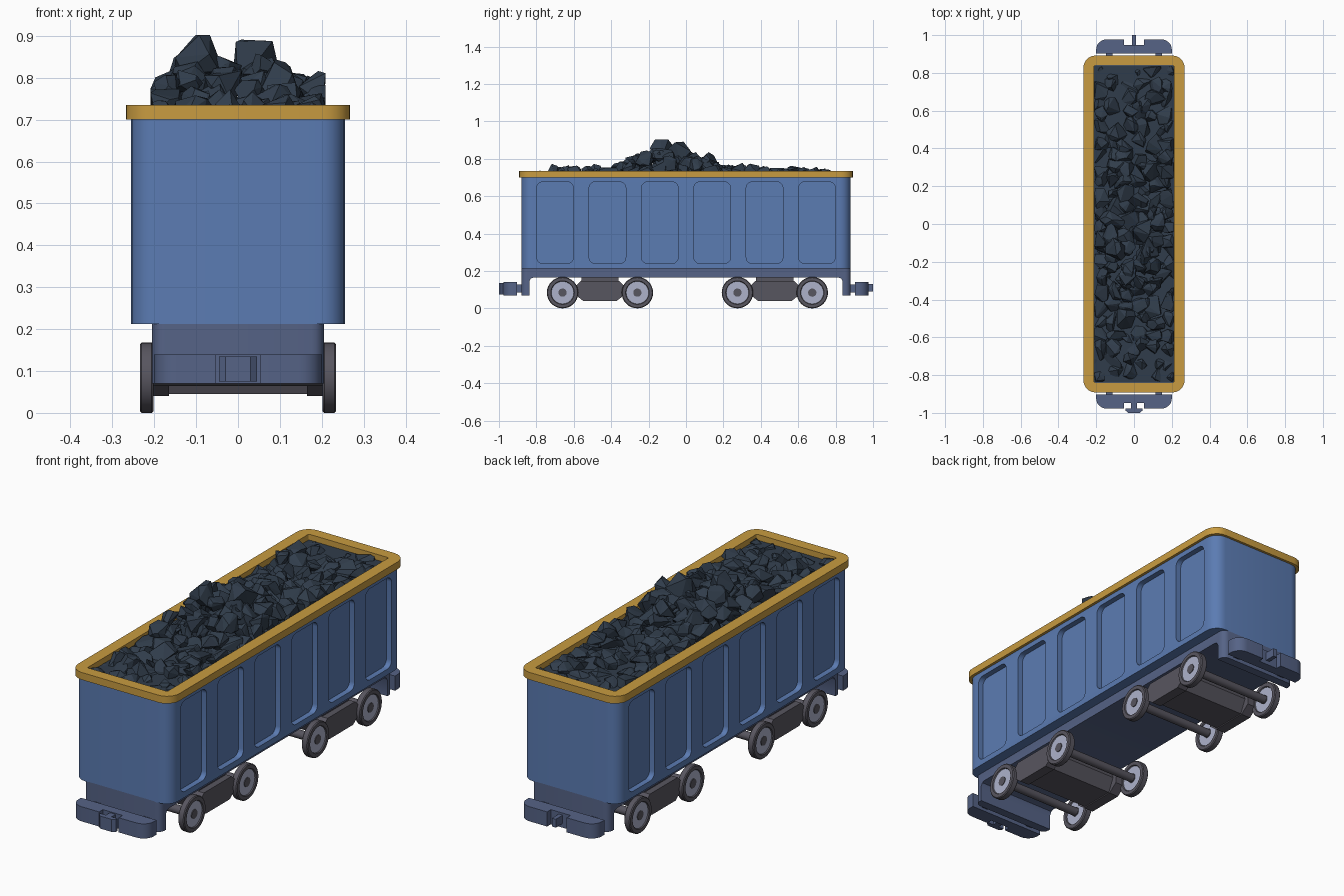
import bpy, bmesh, math, random
from mathutils import Vector

if "Cube" in bpy.data.objects:
    bpy.data.objects.remove(bpy.data.objects["Cube"])

random.seed(7)


def material(name, rgb):
    m = bpy.data.materials.new(name)
    m.diffuse_color = (*rgb, 1)
    m.use_nodes = True
    m.node_tree.nodes["Principled BSDF"].inputs["Base Color"].default_value = m.diffuse_color
    return m


BLUE = material("body blue", (0.105, 0.200, 0.450))
GOLD = material("rim gold", (0.58, 0.33, 0.052))
COAL = material("coal dark", (0.030, 0.046, 0.070))
SLATE = material("frame slate blue", (0.092, 0.125, 0.240))
GREY = material("running gear grey", (0.097, 0.092, 0.115))
HUB = material("hub light grey", (0.42, 0.45, 0.60))


def finish(name, bm, mats, smooth=False):
    bmesh.ops.recalc_face_normals(bm, faces=bm.faces)
    me = bpy.data.meshes.new(name)
    bm.to_mesh(me)
    bm.free()
    ob = bpy.data.objects.new(name, me)
    bpy.context.collection.objects.link(ob)
    for m in mats:
        me.materials.append(m)
    if smooth:
        shade(ob)
    return ob


def shade(ob):
    bpy.ops.object.select_all(action='DESELECT')
    ob.select_set(True)
    bpy.context.view_layer.objects.active = ob
    bpy.ops.object.shade_smooth_by_angle(angle=math.radians(35))


def place(axis, p, t):
    return {'x': (t, p[0], p[1]), 'y': (p[0], t, p[1]), 'z': (p[0], p[1], t)}[axis]


def add_prism(bm, pts, axis, lo, hi):
    a = [bm.verts.new(place(axis, p, lo)) for p in pts]
    b = [bm.verts.new(place(axis, p, hi)) for p in pts]
    bm.faces.new(a)
    bm.faces.new(b)
    for i in range(len(pts)):
        j = (i + 1) % len(pts)
        bm.faces.new((a[i], a[j], b[j], b[i]))


def prism(name, pts, axis, lo, hi, mat, smooth=False):
    bm = bmesh.new()
    add_prism(bm, pts, axis, lo, hi)
    return finish(name, bm, [mat], smooth)


def rounded(cx, cy, hx, hy, r, seg=6):
    pts = []
    for k, (sx, sy) in enumerate(((1, 1), (-1, 1), (-1, -1), (1, -1))):
        for i in range(seg + 1):
            a = math.radians(90 * (k + i / seg))
            pts.append((cx + sx * (hx - r) + r * math.cos(a),
                        cy + sy * (hy - r) + r * math.sin(a)))
    return pts


def box(cx, cy, hx, hy):
    return [(cx - hx, cy - hy), (cx + hx, cy - hy), (cx + hx, cy + hy), (cx - hx, cy + hy)]


# hopper body with six recessed panels on each side
body = prism("hopper_body", rounded(0, 0, 0.255, 0.88, 0.06), 'z', 0.212, 0.705, BLUE)
bm = bmesh.new()
for i in range(6):
    panel = rounded(-0.70 + 0.28 * i, 0.458, 0.098, 0.218, 0.032, 5)
    for s in (-1, 1):
        add_prism(bm, panel, 'x', min(s * 0.228, s * 0.3), max(s * 0.228, s * 0.3))
cutter = finish("panel_cutter", bm, [BLUE])
cutter.hide_render = True
mod = body.modifiers.new("panels", 'BOOLEAN')
mod.operation, mod.solver, mod.object = 'DIFFERENCE', 'EXACT', cutter
bpy.ops.object.select_all(action='DESELECT')
body.select_set(True)
bpy.context.view_layer.objects.active = body
bpy.ops.object.modifier_apply(modifier="panels")
bpy.data.objects.remove(cutter)
shade(body)

# top rim
bm = bmesh.new()
outer, inner = rounded(0, 0, 0.268, 0.892, 0.065), rounded(0, 0, 0.212, 0.838, 0.006)
rings = [[bm.verts.new((x, y, z)) for x, y in pts]
         for pts, z in ((outer, 0.70), (outer, 0.735), (inner, 0.735), (inner, 0.70))]
for k in range(4):
    a, b = rings[k], rings[(k + 1) % 4]
    for i in range(len(a)):
        j = (i + 1) % len(a)
        bm.faces.new((a[i], a[j], b[j], b[i]))
finish("top_rim", bm, [GOLD], True)

# coal load: a bed plus a mound of faceted lumps
bm = bmesh.new()
add_prism(bm, box(0, 0, 0.211, 0.837), 'z', 0.69, 0.708)


def lump(cx, cy, cz, r):
    vs, stretch = [], [random.uniform(0.8, 1.2) for _ in range(3)]
    for _ in range(13):
        d = Vector([random.gauss(0, 1) for _ in range(3)]).normalized() * r
        x = max(-0.209, min(0.209, cx + d.x * stretch[0]))
        y = max(-0.835, min(0.835, cy + d.y * stretch[1]))
        vs.append(bm.verts.new((x, y, max(0.69, min(0.902, cz + d.z * stretch[2] * 0.85)))))
    res = bmesh.ops.convex_hull(bm, input=vs)
    bad = {g for g in res["geom_interior"] + res["geom_unused"] if isinstance(g, bmesh.types.BMVert)}
    bmesh.ops.delete(bm, geom=list(bad), context='VERTS')


for iy in range(23):
    for ix in range(6):
        x = -0.18 + 0.072 * ix + random.uniform(-0.02, 0.02)
        y = -0.80 + 0.0727 * iy + random.uniform(-0.025, 0.025)
        top = 0.742 + random.uniform(-0.012, 0.025) - 0.015 * (abs(y) > 0.72)
        top += 0.105 * math.exp(-((y + 0.08) / 0.26) ** 2) * (1 - (x / 0.27) ** 2)
        r = random.uniform(0.045, 0.066)
        z = top - 0.8 * r
        while z > 0.67:
            lump(x, y, z, r)
            z -= 0.065
for x, y, z, r in ((-0.09, -0.13, 0.845, 0.07), (0.045, -0.03, 0.84, 0.082), (-0.11, -0.06, 0.81, 0.07),
                   (0.07, -0.14, 0.81, 0.07), (-0.03, -0.27, 0.785, 0.065), (0.02, 0.11, 0.79, 0.065)):
    lump(x, y, z, r)
finish("coal_load", bm, [COAL])

# underframe with a drop plate at each end
half = [(0.815, 0.165), (0.83, 0.16), (0.838, 0.145), (0.838, 0.07), (0.88, 0.07), (0.88, 0.214)]
frame_pts = half + [(-y, z) for y, z in reversed(half)]
bm = bmesh.new()
add_prism(bm, frame_pts, 'x', -0.205, 0.205)
corners = [e for e in bm.edges if all(abs(v.co.y) > 0.87 for v in e.verts)
           and abs(e.verts[0].co.z - e.verts[1].co.z) > 0.1]
bmesh.ops.bevel(bm, geom=corners, offset=0.03, segments=4, profile=0.5, affect='EDGES')
finish("underframe", bm, [SLATE], True)

# notched bumpers and their struts
arc = [(0.145 + 0.055 * math.cos(math.radians(a)), 0.925 + 0.052 * math.sin(math.radians(a)))
       for a in range(0, 91, 15)]
side = [(0.2, 0.903)] + arc + [(0.052, 0.977), (0.052, 0.948)]
outline = side + [(-x, y) for x, y in reversed(side)]
for s, tag in ((-1, "front"), (1, "back")):
    prism(tag + "_bumper", [(x, s * y) for x, y in outline], 'z', 0.07, 0.14, SLATE, True)
    for k, side_name in ((-1, "left"), (1, "right")):
        prism(f"{tag}_{side_name}_bumper_strut", box(k * 0.13, s * 0.892, 0.017, 0.025),
              'z', 0.085, 0.128, SLATE)

# couplers: T-shaped hook in front, tongue at the back
hook = [(0.015, -0.94), (0.015, -0.978), (0.045, -0.978), (0.045, -0.988), (0.03, -1.0)]
prism("front_coupler", hook + [(-x, y) for x, y in reversed(hook)], 'z', 0.075, 0.135, SLATE)
prism("back_coupler", box(0, 0.97, 0.01, 0.03), 'z', 0.09, 0.13, SLATE)


# wheels: turned profile (radius, offset), hub on both faces
def wheel(name, x, y):
    prof = [(0.022, 0.014), (0.022, 0.011), (0.060, 0.011), (0.063, 0.016), (0.080, 0.016), (0.084, 0.012)]
    prof += [(r, -t) for r, t in reversed(prof)]
    n = 32
    bm = bmesh.new()
    rows = [[bm.verts.new((x + t, y + r * math.cos(2 * math.pi * i / n),
                           0.084 + r * math.sin(2 * math.pi * i / n))) for i in range(n)] for r, t in prof]
    bm.faces.new(rows[0])
    bm.faces.new(rows[-1])
    for k in range(len(rows) - 1):
        for i in range(n):
            j = (i + 1) % n
            f = bm.faces.new((rows[k][i], rows[k][j], rows[k + 1][j], rows[k + 1][i]))
            f.material_index = 1 if k in (1, len(rows) - 3) else 0
    finish(name, bm, [GREY, HUB], True)


# bogies: cross slab, side frames, bolster, axles and wheels
for cy, tag in ((-0.46, "front"), (0.475, "back")):
    slab = [(-0.115, 0.11), (-0.085, 0.045), (0.085, 0.045), (0.115, 0.11), (0.10, 0.148), (-0.10, 0.148)]
    prism(tag + "_bogie_slab", [(cy + y, z) for y, z in slab], 'x', -0.185, 0.185, GREY)
    prism(tag + "_bogie_bolster", box(cy, 0.153, 0.10, 0.018), 'x', -0.18, 0.18, GREY)
    cheek = [(-0.135, 0.115), (-0.135, 0.075), (-0.09, 0.04), (0.09, 0.04), (0.135, 0.075),
             (0.135, 0.115), (0.105, 0.145), (-0.105, 0.145)]
    for s, sn in ((-1, "left"), (1, "right")):
        ends = sorted((s * 0.165, s * 0.215))
        prism(f"{tag}_{sn}_side_frame", [(cy + y, z) for y, z in cheek], 'x', *ends, GREY)
    for d, dn in ((-0.2, "leading"), (0.2, "trailing")):
        ring = [(cy + d + 0.02 * math.cos(math.pi * i / 8), 0.084 + 0.02 * math.sin(math.pi * i / 8))
                for i in range(16)]
        prism(f"{tag}_{dn}_axle", ring, 'x', -0.21, 0.21, GREY, True)
        for s, sn in ((-1, "left"), (1, "right")):
            wheel(f"{tag}_{dn}_{sn}_wheel", s * 0.218, cy + d)
